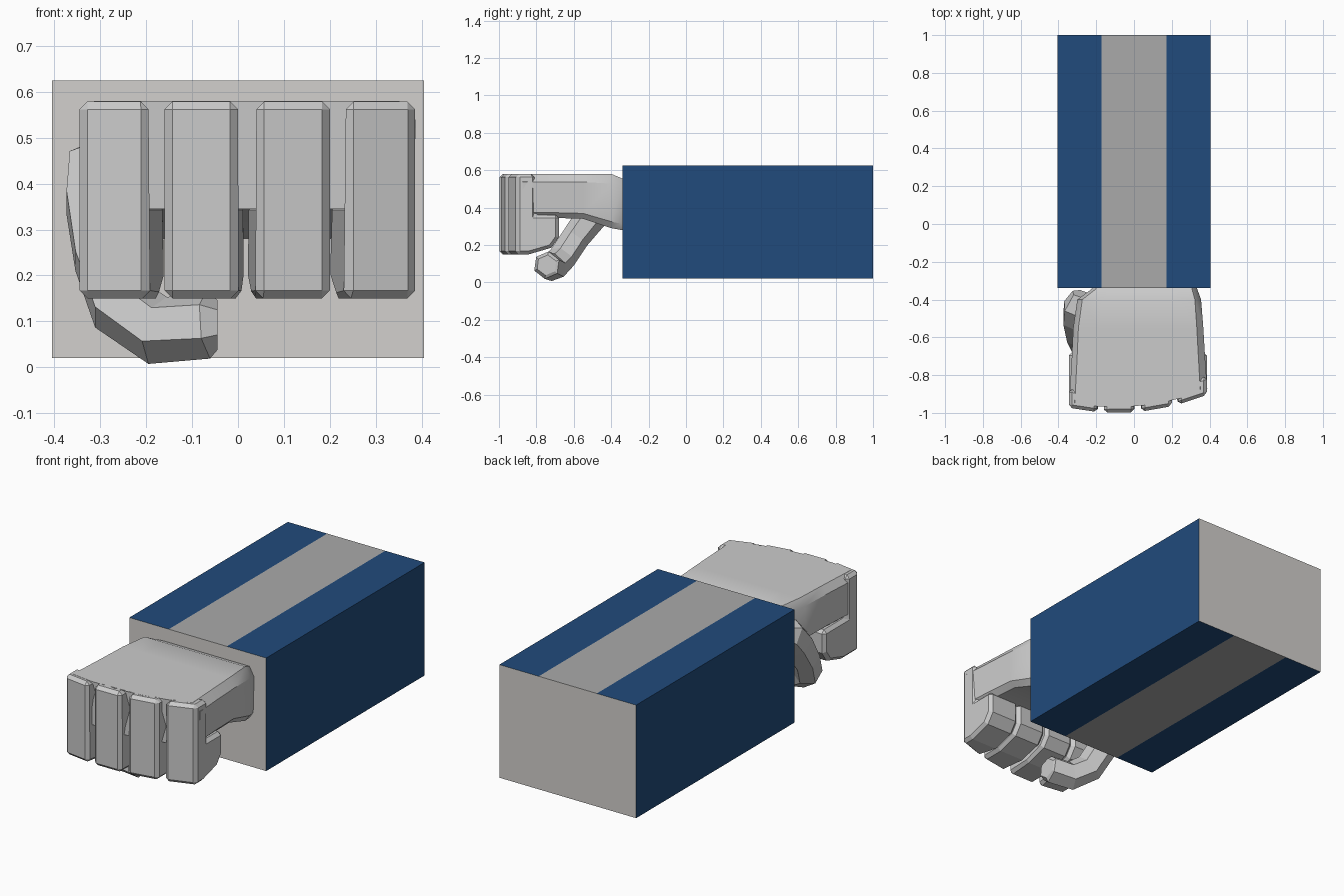
import bpy, bmesh
from math import cos, sin, tau
from mathutils import Vector

if "Cube" in bpy.data.objects:
    bpy.data.objects.remove(bpy.data.objects["Cube"])


def make(name, verts, faces, smooth=False):
    me = bpy.data.meshes.new(name)
    me.from_pydata(verts, [], faces)
    bm = bmesh.new()
    bm.from_mesh(me)
    bmesh.ops.recalc_face_normals(bm, faces=bm.faces[:])
    bm.to_mesh(me)
    bm.free()
    ob = bpy.data.objects.new(name, me)
    bpy.context.collection.objects.link(ob)
    if smooth:
        bpy.context.view_layer.objects.active = ob
        ob.select_set(True)
        bpy.ops.object.shade_smooth_by_angle(angle=0.6)
        ob.select_set(False)
    return ob


def loft(name, rings, smooth=False):
    n = len(rings[0])
    verts = [v for r in rings for v in r]
    faces = [(i * n + j, i * n + (j + 1) % n, (i + 1) * n + (j + 1) % n, (i + 1) * n + j)
             for i in range(len(rings) - 1) for j in range(n)]
    faces += [tuple(range(n)), tuple(range(len(verts) - n, len(verts)))]
    return make(name, verts, faces, smooth)


def material(name, rgb):
    m = bpy.data.materials.new(name)
    m.diffuse_color = (*rgb, 1)
    m.use_nodes = True
    m.node_tree.nodes["Principled BSDF"].inputs["Base Color"].default_value = m.diffuse_color
    return m


# Sleeve: blue box with a grey stripe on top and bottom, open-coloured ends
xs, y0, y1, z0, z1 = (-.405, -.172, .172, .405), -.34, 1.0, .02, .625
outline = [(x, z0) for x in xs] + [(x, z1) for x in reversed(xs)]
sleeve = loft("sleeve", [[(x, y, z) for x, z in outline] for y in (y0, y1)])
sleeve.data.materials.append(material("end_grey", (.65, .63, .61)))
sleeve.data.materials.append(material("blue", (.015, .07, .2)))
sleeve.data.materials.append(material("stripe_grey", (.4, .4, .4)))
for p in sleeve.data.polygons:
    if abs(p.normal.y) < .5:
        p.material_index = 2 if abs(p.center.x) < .1 else 1


# Knuckle line, curved when seen from above
def front(x):
    return -1 + .42 * (x + .09) ** 2


# Back of the hand: sections from wrist to knuckles
section = [(0, .12), (0, .84), (.04, 1), (.2, 1), (.4, 1), (.6, 1), (.8, 1), (.95, 1),
           (1, .82), (.99, .12), (.95, 0), (.6, 0), (.4, 0), (.05, 0)]
rows = [(-.31, -.21, .325, .28, .54), (-.345, -.225, .335, .28, .557),
        (-.40, -.30, .355, .29, .58), (-.55, -.322, .367, .34, .58),
        (-.72, -.33, .377, .345, .58), (None, -.343, .388, .345, .58)]
rings = []
for y, l, r, b, t in rows:
    ring = []
    for u, v in section:
        x = l + (r - l) * u
        ring.append((x, front(x) + .03 if y is None else y, b + (t - b) * v))
    rings.append(ring)
loft("hand_back", rings, True)

# Curled fingers: narrow at the front, wider behind
fingers = [("index_finger", -.345, -.195, -.345, -.162), ("middle_finger", -.16, 0, -.16, .012),
           ("ring_finger", .04, .2, .022, .2), ("little_finger", .235, .386, .202, .386)]
for name, fl, fr, bl, br in fingers:
    # (front offset or absolute y, z)
    profile = [(.0, .579), (.0, .15), (-.84, .15), (-.72, .185), (-.68, .24),
               (-.68, .36), (.1, .36), (.1, .579)]
    sides = []
    for f, b in ((fl, bl), (fr, br)):
        side = []
        for y, z in profile:
            if y == 0:
                side.append((f, front(f), z))
            elif y > 0:
                side.append((f, front(f) + y, z))
            else:
                side.append((b, y, z))
        sides.append(side)
    ob = loft(name, sides)
    bev = ob.modifiers.new("edge_chamfer", "BEVEL")
    bev.width, bev.segments = .017, 1
    bev.limit_method, bev.angle_limit = 'ANGLE', .9

# Thumb: six-sided tube bending below the fingers
path = [((-.28, -.37, .46), .05), ((-.295, -.44, .43), .085), ((-.3, -.5, .36), .085),
        ((-.29, -.59, .24), .075), ((-.255, -.66, .135), .075), ((-.175, -.71, .08), .076),
        ((-.065, -.745, .092), .074), ((-.045, -.745, .092), .055)]
pts = [Vector(p) for p, r in path]
n = Vector((0, -.8, .6))
rings = []
for i, (p, r) in enumerate(path):
    t = (pts[min(i + 1, len(pts) - 1)] - pts[max(i - 1, 0)]).normalized()
    side = t.cross(n).normalized()
    up = side.cross(t)
    rings.append([pts[i] + r * (cos(k * tau / 6) * up + sin(k * tau / 6) * side)
                  for k in range(6)])
loft("thumb", rings)
